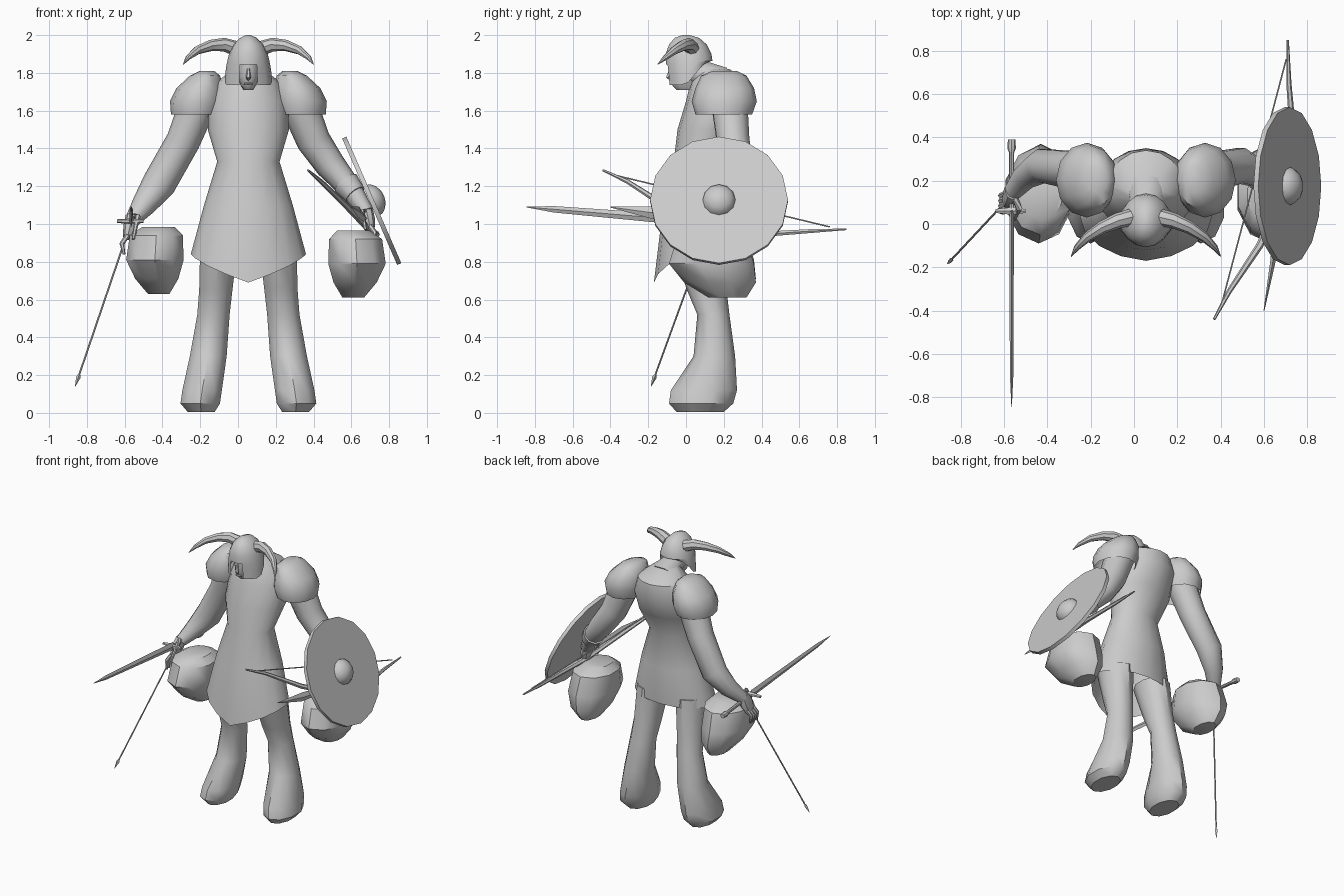
import bpy
import bmesh
from math import cos, sin, pi, radians
from mathutils import Vector

default_cube = bpy.data.objects.get("Cube")
if default_cube:
    bpy.data.objects.remove(default_cube, do_unlink=True)

grey = bpy.data.materials.new("plain grey")
grey.use_nodes = True
grey.diffuse_color = (.6, .6, .6, 1)
grey.node_tree.nodes["Principled BSDF"].inputs["Base Color"].default_value = grey.diffuse_color

MIDDLE = .055  # body centre line in x


def finish(name, bm, sharp=40):
    """Turn a bmesh into a shaded object."""
    bmesh.ops.recalc_face_normals(bm, faces=bm.faces)
    mesh = bpy.data.meshes.new(name)
    bm.to_mesh(mesh)
    bm.free()
    mesh.materials.append(grey)
    part = bpy.data.objects.new(name, mesh)
    bpy.context.collection.objects.link(part)
    bpy.ops.object.select_all(action='DESELECT')
    part.select_set(True)
    bpy.context.view_layer.objects.active = part
    bpy.ops.object.shade_smooth_by_angle(angle=radians(sharp))
    return part


def loft(name, rings, start=True, end=True, sharp=40, keep=None):
    """Skin a list of point rings; keep() can leave out faces."""
    bm = bmesh.new()
    rows = [[bm.verts.new(p) for p in ring] for ring in rings]
    count = len(rows[0])
    for low, high in zip(rows, rows[1:]):
        for i in range(count):
            j = (i + 1) % count
            quad = (low[i], low[j], high[j], high[i])
            if keep is None or keep(sum((v.co for v in quad), Vector()) / len(quad)):
                bm.faces.new(quad)
    if start:
        bm.faces.new(rows[0])
    if end:
        bm.faces.new(rows[-1])
    return finish(name, bm, sharp)


def level_ring(z, x0, x1, y0, y1, sides=12):
    """Horizontal oval filling the given box."""
    cx, cy, rx, ry = (x0 + x1) / 2, (y0 + y1) / 2, (x1 - x0) / 2, (y1 - y0) / 2
    return [Vector((cx + rx * sin(2 * pi * i / sides), cy - ry * cos(2 * pi * i / sides), z))
            for i in range(sides)]


def tube(name, stations, sides=8, ref=(0, 1, 0), sharp=40):
    """Sweep an oval along stations of (point, radius u, radius v)."""
    points = [Vector(s[0]) for s in stations]
    rings = []
    for k, (_, ru, rv) in enumerate(stations):
        ahead = points[min(k + 1, len(points) - 1)]
        t = (ahead - points[max(k - 1, 0)]).normalized()
        u = Vector(ref).cross(t).normalized()
        v = t.cross(u)
        rings.append([points[k] + u * ru * cos(2 * pi * i / sides) + v * rv * sin(2 * pi * i / sides)
                      for i in range(sides)])
    return loft(name, rings, sharp=sharp)


# Tunic: torso and flared skirt, hem dipping to a point in front
tunic_rows = [
    (.84, .305, -.15, .22), (1.1, .235, -.12, .23), (1.33, .165, -.065, .2),
    (1.5, .215, -.045, .29), (1.65, .21, 0, .35), (1.75, .17, .025, .34), (1.82, .08, .07, .23),
]
tunic = [level_ring(z, MIDDLE - w, MIDDLE + w, y0, y1, 16) for z, w, y0, y1 in tunic_rows]
for p in tunic[0]:
    reach = max(0, 1 - abs(p.x - MIDDLE) / .3)
    if p.y < .03:
        p.z -= .15 * reach ** .7
        p.y -= .02 * reach
loft("tunic", tunic, start=False)
tube("neck", [((MIDDLE, -.01, 1.82), .065, .065), ((MIDDLE, .08, 1.8), .075, .07),
              ((MIDDLE, .18, 1.75), .12, .09)], 10, ref=(0, 0, 1))

# Head: face, nose and brow
face_rows = [(1.71, .025, -.05), (1.735, .042, -.073), (1.78, .055, -.082), (1.82, .058, -.085),
             (1.87, .06, -.085)]
loft("face", [level_ring(z, MIDDLE - w, MIDDLE + w, y, .06) for z, w, y in face_rows])
tube("nose", [((MIDDLE, -.08, 1.825), .007, .008), ((MIDDLE, -.094, 1.775), .014, .014),
              ((MIDDLE, -.082, 1.765), .008, .006)], 6)
tube("mouth", [((MIDDLE - .022, -.072, 1.742), .004, .004), ((MIDDLE, -.08, 1.744), .007, .007),
               ((MIDDLE + .022, -.072, 1.742), .004, .004)], 6)

# Helmet: dome with a face opening, cheek guards and a raised nape
helmet_rows = [(1.735, .125, -.095, .12), (1.79, .122, -.1, .13), (1.845, .115, -.107, .14),
               (1.9, .103, -.107, .135), (1.95, .08, -.09, .11), (1.985, .045, -.06, .07),
               (2, .012, -.02, .02)]
helmet = [level_ring(z, MIDDLE - w, MIDDLE + w, y0, y1, 16) for z, w, y0, y1 in helmet_rows]
for row, lift in zip(helmet, (1, .6, .15)):
    for p in row:
        p.z += lift * .12 * min(1, max(0, p.y / .1))
loft("helmet", helmet, start=False,
     keep=lambda c: not (c.z < 1.84 and c.y < 0 and abs(c.x - MIDDLE) < .06))

# Parts mirrored about the body centre line
leg_rows = [(.9, .05, .26, -.08, .2), (.65, .08, .265, .005, .215), (.52, .095, .275, .06, .23),
            (.3, .11, .315, .04, .26), (.12, .135, .355, -.08, .27), (.05, .145, .365, -.09, .25),
            (.005, .175, .325, -.05, .2)]
pad_rows = [(1.81, .18, .26, .14, .27), (1.785, .15, .31, .08, .32), (1.72, .13, .38, .05, .36),
            (1.65, .13, .415, .03, .375), (1.58, .15, .41, .05, .35)]
horn_path = [(.07, .03, 1.93, .04), (.13, .015, 1.95, .036), (.2, -.015, 1.945, .03),
             (.27, -.06, 1.92, .023), (.32, -.11, 1.88, .014), (.345, -.15, 1.845, .002)]
for s, side in ((-1, "right"), (1, "left")):
    def mirrored(rows, sides):
        return [level_ring(z, *sorted((MIDDLE + s * a, MIDDLE + s * b)), y0, y1, sides)
                for z, a, b, y0, y1 in rows]
    loft(side + "_leg", mirrored(leg_rows, 10))
    loft(side + "_shoulder_pad", mirrored(pad_rows, 12), end=False)
    tube(side + "_horn", [((MIDDLE + s * x, y, z), r, r) for x, y, z, r in horn_path], 8, ref=(0, 0, 1))

# Sacks hanging beside the hips
sack_rows = [(.985, .33, .51, .02, .24), (.94, .285, .58, -.05, .32), (.81, .28, .6, -.09, .36),
             (.71, .31, .55, -.01, .37), (.63, .36, .48, .12, .32)]
for name, s, shift, drop in (("right_sack", -1, 0, 0), ("left_sack", 1, .19, .02)):
    loft(name, [level_ring(z - drop, *sorted((s * a + shift, s * b + shift)), y0, y1, 10)
                for z, a, b, y0, y1 in sack_rows])

# Arms
tube("right_arm", [((-.21, .23, 1.64), .1, .1), ((-.29, .25, 1.44), .09, .09),
                   ((-.42, .27, 1.21), .09, .08), ((-.5, .22, 1.1), .065, .06),
                   ((-.56, .15, 1.02), .04, .045)], 10)
tube("left_arm", [((.32, .23, 1.64), .1, .1), ((.4, .25, 1.44), .09, .09),
                  ((.49, .27, 1.31), .08, .085), ((.6, .22, 1.18), .06, .06),
                  ((.68, .16, 1.06), .04, .045)], 10)
tube("left_cuff", [((.57, .235, 1.215), .075, .075), ((.62, .205, 1.155), .06, .065)], 10)


def hand(side, wrist, palm, spread, droop):
    """Palm, four fingers and a thumb."""
    wrist, palm = Vector(wrist), Vector(palm)
    tube(side + "_palm", [(wrist, .035, .04), ((wrist + palm) / 2, .035, .055), (palm, .025, .045)], 8)
    for i in range(4):
        root = palm + Vector((0, .036 - .024 * i, .01))
        knuckle = root + Vector((spread, -.015, -droop * .45))
        tip = knuckle + Vector((-spread * .4, -.01, -droop * .55))
        tube(f"{side}_finger_{i + 1}", [(root, .014, .013), (knuckle, .013, .013), (tip, .007, .007)], 6)
    tube(side + "_thumb", [(wrist, .018, .018), (wrist + Vector((-spread, -.08, 0)), .015, .015),
                           (palm + Vector((-spread, -.09, -.01)), .008, .008)], 6)


hand("right", (-.56, .15, 1.04), (-.585, .11, .93), -.03, .1)
hand("left", (.68, .16, 1.07), (.7, .14, .98), .025, .08)

# Round shield with a boss, tilted outward
centre, normal = Vector((.708, .175, 1.123)), Vector((.92, 0, .4)).normalized()
tube("shield", [(centre - normal * .012, .365, .365), (centre + normal * .012, .365, .365)], 16)
tube("shield_boss", [(centre + normal * .07 * sin(a), .09 * cos(a), .09 * cos(a))
                     for a in (0, .4, .8, 1.2, 1.5)], 12)

# Sword held level in the right hand
up = (0, 0, 1)
tube("sword_blade", [((-.565, .06, 1.015), .011, .028), ((-.565, -.7, 1.078), .008, .017),
                     ((-.565, -.845, 1.09), .001, .002)], 4, ref=up, sharp=20)
tube("sword_guard", [((-.64, .06, 1.015), .01, .01), ((-.565, .06, 1.015), .014, .02),
                     ((-.5, .06, 1.015), .01, .01)], 6)
tube("sword_grip", [((-.565, .07, 1.013), .012, .012), ((-.565, .33, .985), .012, .012),
                    ((-.565, .35, .983), .02, .02), ((-.565, .39, .98), .017, .017)], 8, ref=up)

# Arrow pointing down from the right hand
tail, point = Vector((-.535, .165, 1.1)), Vector((-.862, -.185, .14))
neck = point.lerp(tail, .07)
tube("arrow_shaft", [(tail, .005, .005), (neck, .005, .005)], 6)
tube("arrow_head", [(neck, .004, .004), (point.lerp(tail, .05), .012, .012), (point, .001, .001)], 4)

# Bow, string and spare dagger behind the shield
bow = [(.37, -.44, 1.285, .006), (.44, -.31, 1.225, .012), (.58, -.1, 1.09, .017),
       (.69, .15, .975, .018), (.735, .4, .945, .016), (.715, .65, .962, .012), (.71, .85, .972, .005)]
tube("bow", [((x, y, z), r, r) for x, y, z, r in bow], 6, ref=up)
tube("bow_string", [((.405, -.37, 1.257), .004, .004), ((.703, .76, .985), .004, .004)], 5, ref=up)
tube("dagger", [((.67, .1, 1.03), .012, .02), ((.64, -.18, 1.06), .012, .032),
                ((.6, -.4, 1.09), .002, .003)], 4, ref=up, sharp=20)
